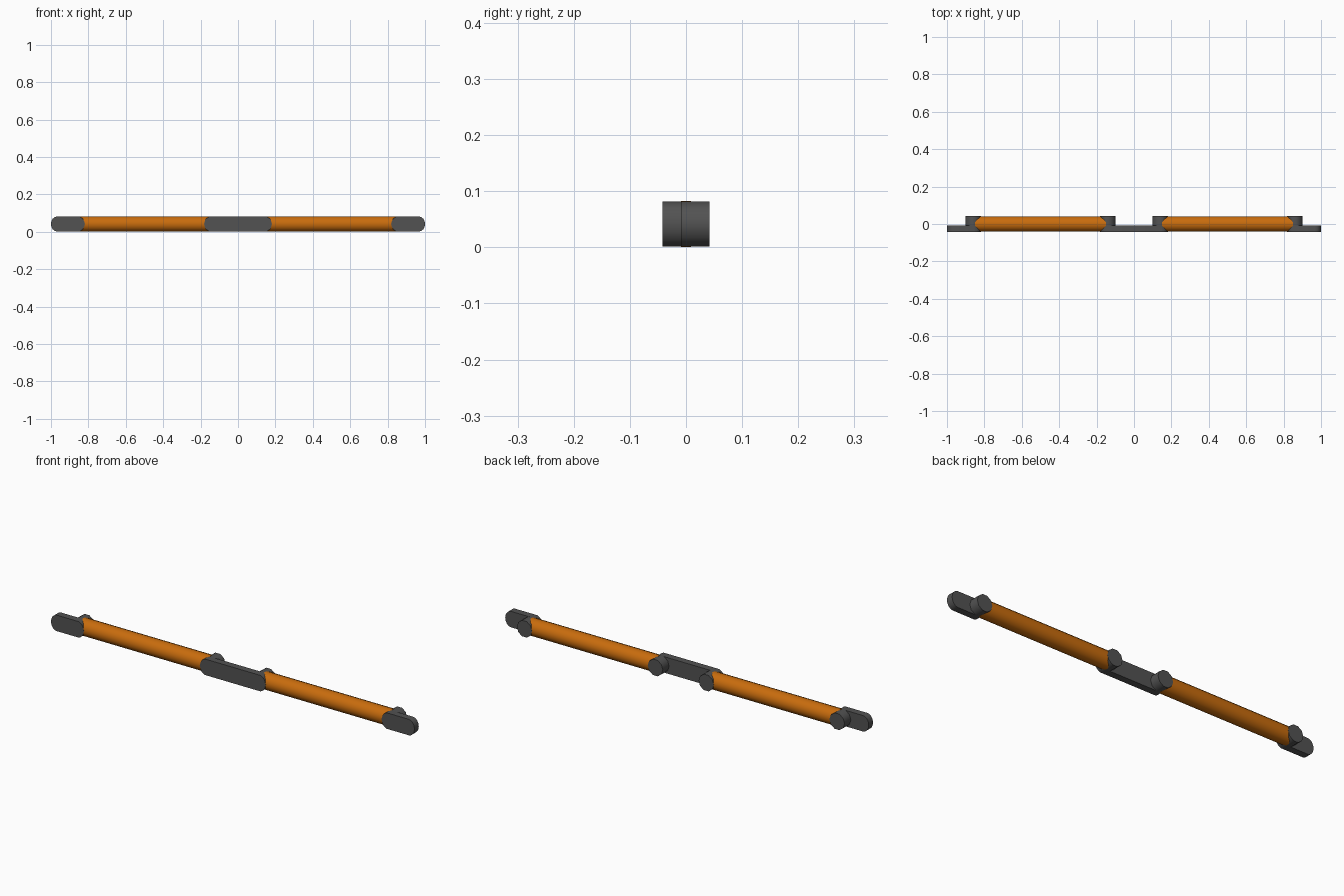
import bpy, bmesh
from math import pi, cos, sin, radians

if "Cube" in bpy.data.objects:
    bpy.data.objects.remove(bpy.data.objects["Cube"])

R = 0.0397          # half height of the plates
RP = 0.0417         # radius of standoffs and bars
ZC = 0.0415         # centre height
HALF_Y = 0.0417     # half depth


def prism(name, profile, vec, mat):
    """Extrude a closed 3D outline along vec."""
    bm = bmesh.new()
    face = bm.faces.new([bm.verts.new(p) for p in profile])
    res = bmesh.ops.extrude_face_region(bm, geom=[face])
    verts = [g for g in res["geom"] if isinstance(g, bmesh.types.BMVert)]
    bmesh.ops.translate(bm, verts=verts, vec=vec)
    bmesh.ops.recalc_face_normals(bm, faces=bm.faces)
    me = bpy.data.meshes.new(name)
    bm.to_mesh(me)
    bm.free()
    me.materials.append(mat)
    ob = bpy.data.objects.new(name, me)
    bpy.context.collection.objects.link(ob)
    bpy.ops.object.select_all(action="DESELECT")
    bpy.context.view_layer.objects.active = ob
    ob.select_set(True)
    bpy.ops.object.shade_smooth_by_angle(angle=radians(40))
    return ob


def plate_outline(x0, x1, n=8, rx=0.032):
    """Outline in xz from x0 to x1 with blunt rounded ends."""
    pts = []
    for cx, start in ((x1 - rx, -pi / 2), (x0 + rx, pi / 2)):
        for i in range(n + 1):
            a = start + pi * i / n
            pts.append((cx + rx * cos(a), -HALF_Y, ZC + R * sin(a)))
    return pts


def circle(n, r, phase, axis, at):
    pts = []
    for i in range(n):
        a = phase + 2 * pi * i / n
        u, z = r * cos(a), ZC + r * sin(a)
        pts.append((u + at, -HALF_Y, z) if axis == "y" else (at, u, z))
    return pts


def material(name, colour):
    m = bpy.data.materials.new(name)
    m.diffuse_color = colour
    m.use_nodes = True
    m.node_tree.nodes["Principled BSDF"].inputs["Base Color"].default_value = m.diffuse_color
    return m


orange = material("orange_grip", (0.58, 0.15, 0.004, 1))
dark = material("dark_mount", (0.085, 0.085, 0.085, 1))

# Flat mounting plates along the front
for name, a, b in (("left_plate", -1.0, -0.82),
                   ("centre_plate", -0.18, 0.18),
                   ("right_plate", 0.82, 1.0)):
    prism(name, plate_outline(a, b), (0, 0.034, 0), dark)

# Standoff pins and the orange bars between them
for side, s in (("left", -1), ("right", 1)):
    for place, x in (("inner", 0.14), ("outer", 0.86)):
        prism(f"{side}_{place}_standoff", circle(10, RP, 0, "y", s * x),
              (0, 2 * HALF_Y, 0), dark)
    prism(f"{side}_grip_bar", circle(16, RP, pi / 16, "x", s * 0.15),
          (s * 0.70, 0, 0), orange)
